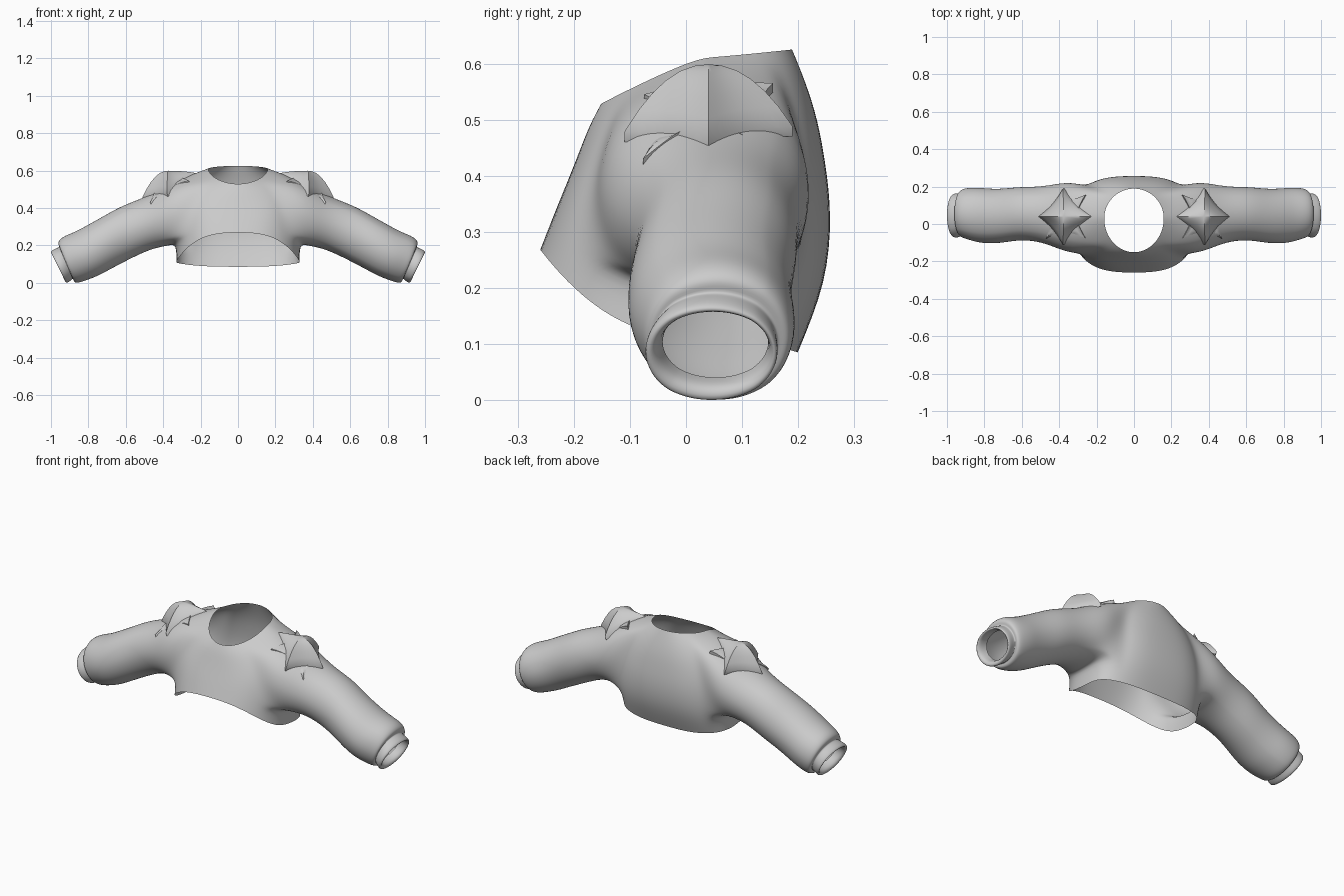
import bpy, bmesh, math
from mathutils import Vector

if "Cube" in bpy.data.objects:
    bpy.data.objects.remove(bpy.data.objects["Cube"])

fabric = bpy.data.materials.new("grey fabric")
fabric.diffuse_color = (0.6, 0.6, 0.6, 1)
fabric.use_nodes = True
fabric.node_tree.nodes["Principled BSDF"].inputs["Base Color"].default_value = fabric.diffuse_color


def make_object(name, bm, subdivide=0):
    mesh = bpy.data.meshes.new(name)
    bm.to_mesh(mesh)
    bm.free()
    mesh.materials.append(fabric)
    ob = bpy.data.objects.new(name, mesh)
    bpy.context.collection.objects.link(ob)
    bpy.ops.object.select_all(action='DESELECT')
    ob.select_set(True)
    bpy.context.view_layer.objects.active = ob
    if subdivide:
        bpy.ops.object.shade_smooth()
    else:
        bpy.ops.object.shade_smooth_by_angle(angle=math.radians(40))
    mirror = ob.modifiers.new("mirror", 'MIRROR')
    mirror.merge_threshold = 0.0005
    if subdivide:
        sub = ob.modifiers.new("smooth", 'SUBSURF')
        sub.levels = sub.render_levels = subdivide
    return ob


def power(v, e):
    return math.copysign(abs(v) ** e, v)


# Jacket body, right half: rings from neck to hem
# half width, front y, back y, side z, front z, back z, squareness, front slope
BODY = [(.16, -.152, .19, .610, .528, .625, 2.0, 1.15),
        (.228, -.172, .213, .588, .492, .57, 2.15, 1.3),
        (.278, -.192, .236, .53, .44, .50, 2.35, 1.5),
        (.308, -.212, .25, .44, .39, .42, 2.6, 1.6),
        (.322, -.23, .261, .33, .347, .33, 2.75, 1.6),
        (.33, -.247, .252, .205, .305, .21, 2.8, 1.7),
        (.331, -.261, .2, .108, .27, .085, 2.8, 1.7)]
COLS = 16
bm = bmesh.new()
rings = []
for w, yf, yb, zs, zf, zb, n, slope in BODY:
    ring = []
    for c in range(COLS + 1):
        a = math.pi * (c / COLS - 0.5)
        s, co = math.sin(a), max(0, math.cos(a))
        reach = (yb - .03) if s > 0 else (.03 - yf)
        y = .03 + power(s, 2 / n) * reach
        x = 0 if c in (0, COLS) else w * co ** (2 / n)
        z = zs + ((zb if s > 0 else zf) - zs) * abs(s) ** slope
        ring.append(bm.verts.new((x, y, z)))
    rings.append(ring)

# Leave an armhole on the side of the body
C0, C1, R0, R1 = 4, 12, 1, 5
for r in range(len(rings) - 1):
    for c in range(COLS):
        if not (C0 <= c < C1 and R0 <= r < R1):
            bm.faces.new((rings[r][c], rings[r + 1][c],
                          rings[r + 1][c + 1], rings[r][c + 1]))

# Sleeve with gathered wrist and rolled cuff, continuing from the armhole
# top x, top z, bottom x, bottom z, front y, back y, squareness
SLEEVE = [(.325, .548, .365, .200, -.163, .233, 2.3),
          (.45, .48, .45, .183, -.118, .212, 2.0),
          (.54, .442, .52, .155, -.095, .203, 2),
          (.63, .408, .60, .115, -.09, .203, 2),
          (.72, .356, .68, .073, -.105, .193, 2),
          (.80, .312, .745, .037, -.11, .193, 2),
          (.87, .272, .80, .016, -.104, .20, 2),
          (.94, .248, .85, -.002, -.084, .198, 2),
          (.968, .215, .878, .0, -.075, .188, 2),
          (.952, .192, .880, .024, -.058, .165, 2),
          (.966, .188, .890, .014, -.071, .166, 2),
          (1.004, .170, .922, -.010, -.082, .170, 2),
          (1.0, .153, .928, .024, -.055, .152, 2),
          (.95, .168, .885, .04, -.045, .15, 2)]
path = [(R0, c) for c in range(C0, C1)] + [(r, C1) for r in range(R0, R1)]
path += [(R1, c) for c in range(C1, C0, -1)] + [(r, C0) for r in range(R1, R0, -1)]
prev = [rings[r][c] for r, c in path]
angles = [math.atan2(1 - 2 * (r - R0) / (R1 - R0), 2 * (c - C0) / (C1 - C0) - 1)
          for r, c in path]
for tx, tz, bx, bz, yf, yb, n in SLEEVE:
    loop = []
    for a in angles:
        v = (power(math.sin(a), 2 / n) + 1) / 2
        u = power(math.cos(a), 2 / n)
        loop.append(bm.verts.new((bx + (tx - bx) * v,
                                  (yf + yb) / 2 + (yb - yf) / 2 * u,
                                  bz + (tz - bz) * v)))
    for i in range(len(loop)):
        j = (i + 1) % len(loop)
        bm.faces.new((prev[i], loop[i], loop[j], prev[j]))
    prev = loop
bmesh.ops.recalc_face_normals(bm, faces=bm.faces)
bm.faces.ensure_lookup_table()
if max(bm.faces, key=lambda f: f.calc_center_median().y).normal.y < 0:
    bmesh.ops.reverse_faces(bm, faces=bm.faces)
make_object("jacket", bm, 2)


def plate(name, corners, sag, rise, curve, thick, steps=8, layers=6):
    """Domed plate whose sides bow inwards by sag between its corners."""
    corners = [Vector(c) for c in corners]
    mid = sum(corners, Vector()) / len(corners)
    outline = []
    for p, q in zip(corners, corners[1:] + corners[:1]):
        for k in range(steps):
            t = k / steps
            bow = 4 * t * (1 - t)
            e = p.lerp(q, t)
            z = e.z + sag * .06 * bow
            e = e.lerp(mid, sag * bow)
            e.z = z
            outline.append(e)
    mid.z += rise
    bm = bmesh.new()
    centre = bm.verts.new(mid)
    prev = None
    for l in range(1, layers + 1):
        f = l / layers
        loop = []
        for p in outline:
            q = mid.lerp(p, f)
            q.z = mid.z + (p.z - mid.z) * f ** curve
            loop.append(bm.verts.new(q))
        for i in range(len(loop)):
            j = (i + 1) % len(loop)
            if prev:
                bm.faces.new((prev[i], loop[i], loop[j], prev[j]))
            else:
                bm.faces.new((centre, loop[i], loop[j]))
        prev = loop
    # Thickness
    ext = bmesh.ops.extrude_face_region(bm, geom=bm.faces[:], use_keep_orig=True)
    verts = [g for g in ext["geom"] if isinstance(g, bmesh.types.BMVert)]
    bmesh.ops.translate(bm, verts=verts, vec=(-thick * .4, 0, -thick))
    bmesh.ops.recalc_face_normals(bm, faces=bm.faces)
    make_object(name, bm)


# Four-pointed shoulder pad
CX, CY = .38, .04
plate("shoulder_pad", [(.511, CY, .458), (CX, .19, .488), (.228, CY, .587),
                       (CX, -.11, .478)], .12, .096, 2.1, .018)

# Small spikes showing between the pad's points
for sy in (1, -1):
    plate("outer_spike", [(.470, CY + sy * .117, .430), (.405, CY + sy * .085, .478),
                          (.445, CY + sy * .04, .485)], .05, .004, 1.5, .016, 4, 3)
    plate("inner_spike", [(.262, CY + sy * .115, .555 + sy * .01),
                          (.345, CY + sy * .085, .52),
                          (.305, CY + sy * .03, .56)], .05, .003, 1.5, .016, 4, 3)
